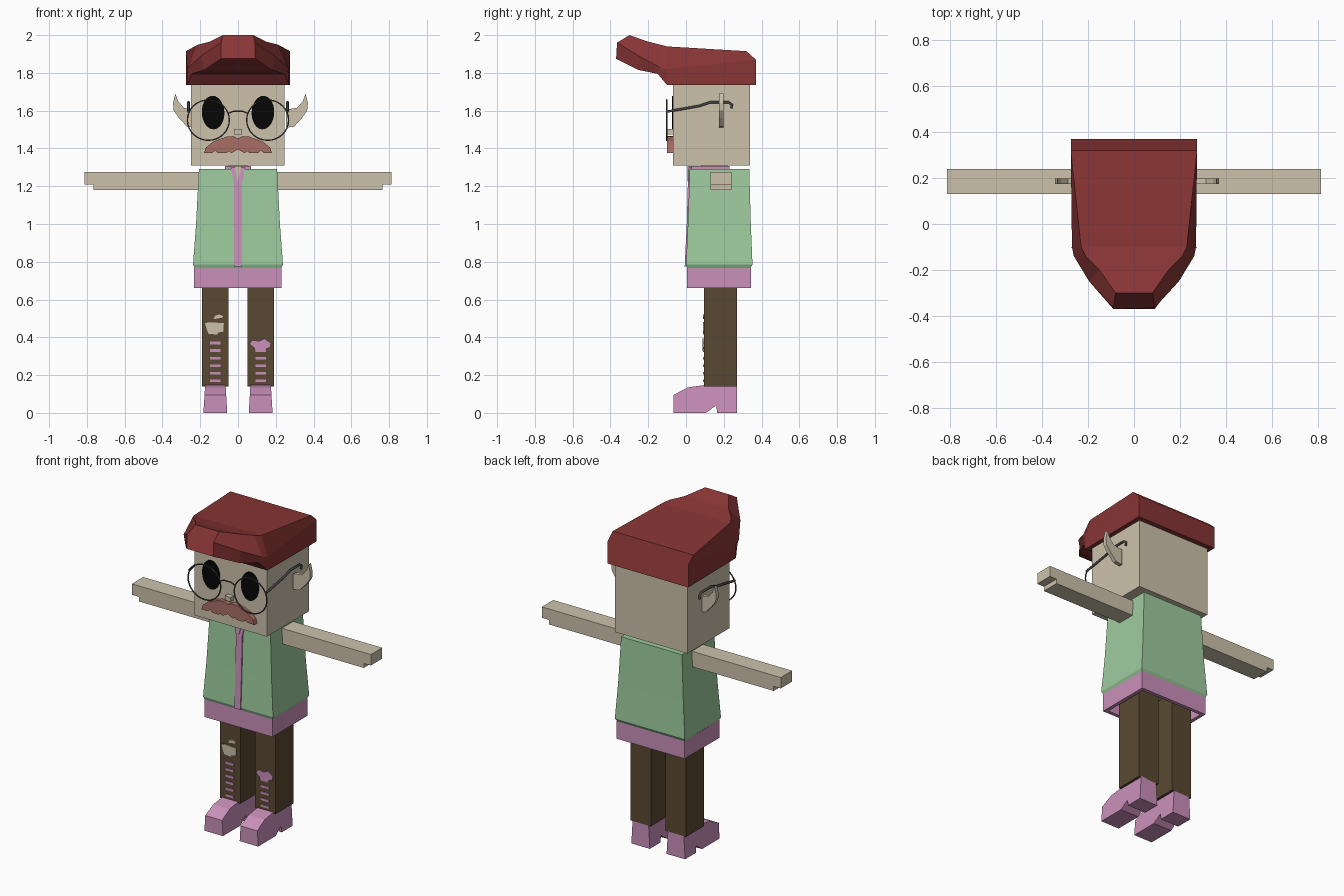
import bpy
import math

old = bpy.data.objects.get("Cube")
if old:
    bpy.data.objects.remove(old, do_unlink=True)


def material(name, r, g, b):
    m = bpy.data.materials.new(name)
    m.use_nodes = True
    color = [(c / 255) ** 2.2 for c in (r, g, b)] + [1]
    m.diffuse_color = color
    m.node_tree.nodes["Principled BSDF"].inputs["Base Color"].default_value = color
    return m


SKIN = material("skin", 203, 193, 170)
GREEN = material("green_cloth", 156, 202, 156)
PINK = material("pink_cloth", 202, 143, 186)
BROWN = material("brown_trousers", 90, 74, 53)
RED = material("red_hair", 136, 56, 56)
ROSE = material("rose_moustache", 168, 110, 101)
BLACK = material("black_eye", 14, 14, 14)
GREY = material("grey_wire", 75, 75, 78)


def loft(name, rings, mat, caps=True):
    """Skin a list of equally long closed rings of points."""
    n = len(rings[0])
    faces = []
    for k in range(len(rings) - 1):
        for i in range(n):
            j = (i + 1) % n
            faces.append((k * n + i, k * n + j, (k + 1) * n + j, (k + 1) * n + i))
    if caps:
        faces.append(tuple(reversed(range(n))))
        faces.append(tuple(range((len(rings) - 1) * n, len(rings) * n)))
    mesh = bpy.data.meshes.new(name)
    mesh.from_pydata([p for ring in rings for p in ring], [], faces)
    mesh.materials.append(mat)
    obj = bpy.data.objects.new(name, mesh)
    bpy.context.collection.objects.link(obj)
    import bmesh
    bm = bmesh.new()
    bm.from_mesh(mesh)
    bmesh.ops.recalc_face_normals(bm, faces=bm.faces)
    bm.to_mesh(mesh)
    bm.free()
    return obj


def rect(x0, x1, y0, y1, z):
    return [(x0, y0, z), (x1, y0, z), (x1, y1, z), (x0, y1, z)]


def box(name, x, y, z, mat):
    return loft(name, [rect(*x, *y, z[0]), rect(*x, *y, z[1])], mat)


def plate(name, outline, y0, y1, mat):
    """Front-facing outline in x and z, given depth along y."""
    return loft(name, [[(x, y, z) for x, z in outline] for y in (y0, y1)], mat)


def wire(name, points, radius, cyclic=False):
    curve = bpy.data.curves.new(name, "CURVE")
    curve.dimensions = "3D"
    curve.bevel_depth = radius
    curve.bevel_resolution = 1
    curve.use_fill_caps = True
    spline = curve.splines.new("POLY")
    spline.points.add(len(points) - 1)
    for p, co in zip(spline.points, points):
        p.co = (*co, 1)
    spline.use_cyclic_u = cyclic
    curve.materials.append(GREY)
    obj = bpy.data.objects.new(name, curve)
    bpy.context.collection.objects.link(obj)


def ellipse(cx, cz, rx, rz, n, tilt=0):
    out = []
    for i in range(n):
        a = math.tau * i / n
        u, v = rx * math.cos(a), rz * math.sin(a)
        out.append((cx + u * math.cos(tilt) - v * math.sin(tilt),
                    cz + u * math.sin(tilt) + v * math.cos(tilt)))
    return out


# Head and neck
box("head", (-0.248, 0.246), (-0.07, 0.34), (1.31, 1.78), SKIN)
box("neck", (-0.05, 0.05), (0.08, 0.22), (1.27, 1.32), SKIN)
box("nose", (-0.02, 0.02), (-0.1, -0.068), (1.475, 1.502), SKIN)

# Hair: half sections from back to forelock, mirrored into rings
sections = [
    [(.275, .37, 1.735), (.275, .37, 1.87), (.275, .32, 1.915)],
    [(.27, -.10, 1.735), (.27, -.10, 1.82), (.23, -.10, 1.94)],
    [(.245, -.15, 1.795), (.262, -.14, 1.83), (.21, -.14, 1.95)],
    [(.18, -.25, 1.815), (.195, -.25, 1.89), (.15, -.20, 1.965)],
    [(.09, -.37, 1.875), (.09, -.365, 1.96), (.08, -.30, 2.0)],
]
loft("hair", [s + [(-x, y, z) for x, y, z in reversed(s)] for s in sections], RED)

# Moustache
half = [(0, 1.452), (.025, 1.465), (.06, 1.462), (.13, 1.437), (.17, 1.405),
        (.18, 1.375), (.135, 1.377), (.12, 1.39), (.105, 1.375), (.06, 1.375),
        (.05, 1.385), (.035, 1.375), (0, 1.395)]
plate("moustache", half + [(-x, z) for x, z in half[-2:0:-1]], -0.1, -0.068, ROSE)

# Torso, hem and collar
loft("shirt", [rect(-w, w, y0, y1, z) for w, y0, y1, z in (
    (.228, .008, .34, .765), (.238, 0, .352, .785),
    (.222, .01, .343, 1.0), (.207, .02, .335, 1.29))], GREEN)
outer, inner = (-.232, .23, .005, .345), (-.21, .208, .027, .323)
loft("hem", [rect(*outer, .768), rect(*outer, .66),
             rect(*inner, .66), rect(*inner, .768)], PINK, caps=False)
box("collar", (-.07, .07), (.03, .23), (1.285, 1.307), PINK)
loft("placket", [rect(-w, w, y, y + .03, z) for w, y, z in (
    (.021, -.007, .775), (.021, .004, 1.0), (.021, .01, 1.22),
    (.038, .015, 1.3))], PINK)
plate("neckline", [(-.02, 1.306), (.02, 1.306), (0, 1.225)], .008, .03, SKIN)

stripe_heights = [.17 + .04 * i for i in range(6)]
for side, s in (("right", -1), ("left", 1)):
    # Arm with a stepped hand
    arm = [(s * x, z) for x, z in ((.19, 1.18), (.765, 1.18), (.765, 1.208),
                                   (.813, 1.208), (.813, 1.275), (.19, 1.275))]
    plate(side + "_arm", arm, .13, .24, SKIN)

    # Pointed ear
    shift = .015 + .013 * s
    ear = [(.225, 1.51), (.268, 1.515), (.31, 1.56), (.338, 1.6), (.342, 1.64),
           (.33, 1.69), (.315, 1.65), (.285, 1.615), (.225, 1.605)]
    plate(side + "_ear", [(s * (x + shift), z) for x, z in ear], .174, .198, SKIN)

    # Eye and spectacle parts
    plate(side + "_eye", ellipse(s * .132, 1.59, .06, .089, 24, -s * .05),
          -.075, -.068, BLACK)
    wire(side + "_rim", [(x, -.102, z) for x, z in
                         ellipse(s * .157, 1.55, .111, .107, 32)], .004, True)
    wire(side + "_temple", [(s * .262, y, z) for y, z in (
        (-.1, 1.595), (.07, 1.625), (.13, 1.645), (.225, 1.645),
        (.243, 1.632), (.24, 1.612))], .007)

    # Leg
    box(side + "_leg", sorted((s * .05, s * .19)), (.095, .27), (.14, .765), BROWN)

    # Shoe with raised heel
    profile = [(-.065, 0), (-.065, .095), (.01, .135), (.095, .147), (.27, .147),
               (.27, 0), (.165, 0), (.16, .04), (.105, 0)]
    loft(side + "_shoe", [[(s * .12 + d * (.063 - .06 * z), y, z) for y, z in profile]
                          for d in (-1, 1)], PINK)

    # Painted rungs down the shin
    for z in stripe_heights:
        box(side + "_shin_stripe", sorted((s * .092, s * .148)), (.089, .097),
            (z - .007, z + .007), PINK)

wire("bridge", [(-.052, -.102, 1.585), (-.025, -.102, 1.597),
                (.025, -.102, 1.597), (.052, -.102, 1.585)], .004)

# Ragged knee patches
plate("right_knee_hole", [(-.175, .475), (-.15, .48), (-.075, .475), (-.078, .43),
                          (-.105, .425), (-.11, .415), (-.155, .418), (-.165, .44)],
      .089, .097, SKIN)
plate("right_small_hole", [(-.13, .497), (-.085, .503), (-.078, .512),
                           (-.1, .522), (-.12, .515)], .089, .097, SKIN)
plate("left_knee_patch", [(.06, .365), (.075, .385), (.11, .38), (.14, .393),
                          (.175, .37), (.17, .345), (.15, .34), (.14, .328),
                          (.09, .33), (.085, .345)], .087, .097, PINK)
